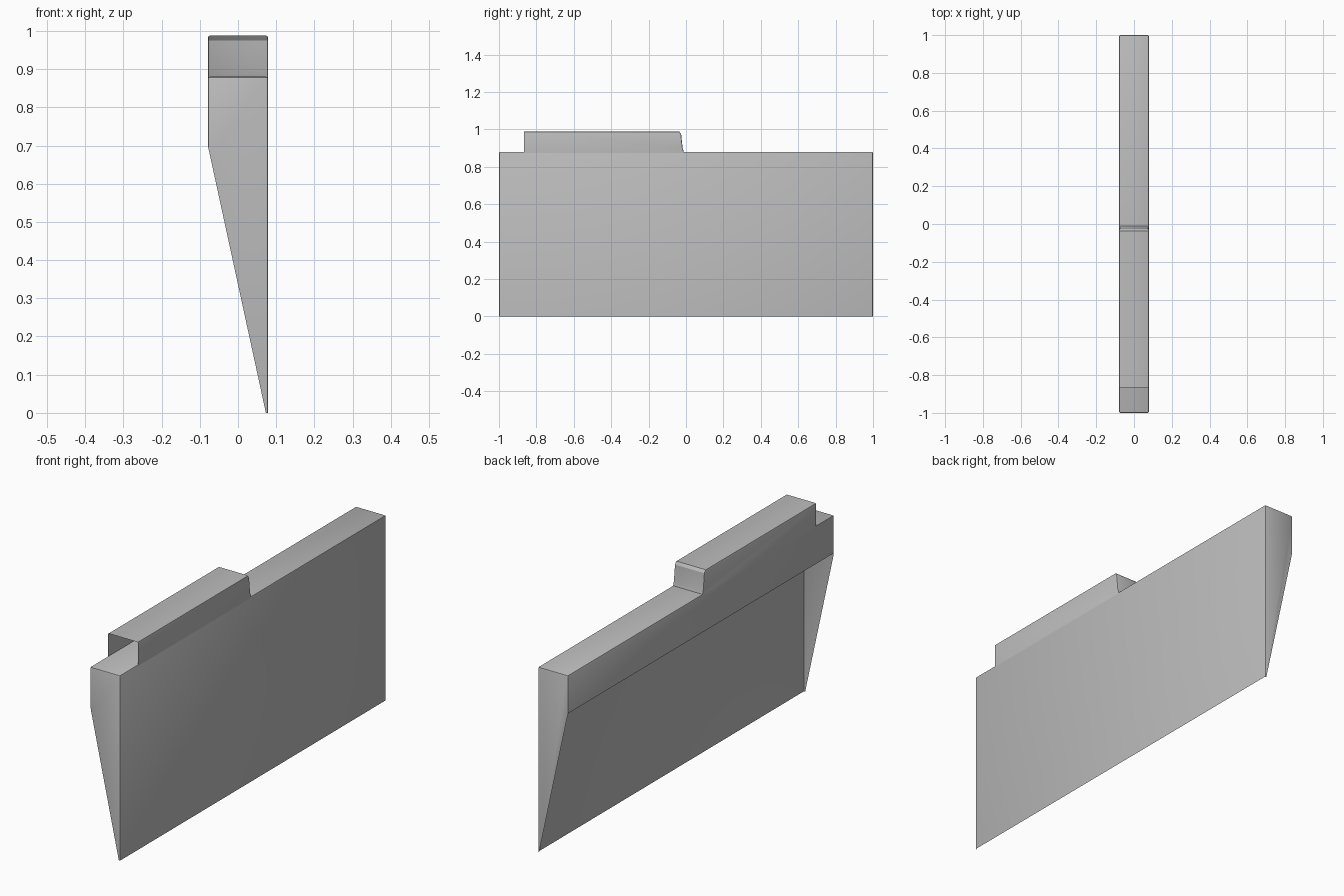
import bpy, bmesh
from mathutils import Vector

cube = bpy.data.objects.get("Cube")
if cube:
    bpy.data.objects.remove(cube, do_unlink=True)

HALF_W, TOP, RIM, BEVEL = 0.079, 0.88, 0.70, 0.006

grey = bpy.data.materials.new("plain_grey")
grey.use_nodes = True
colour = (0.5, 0.5, 0.5, 1)
grey.diffuse_color = colour
grey.node_tree.nodes["Principled BSDF"].inputs["Base Color"].default_value = colour


def prism(profile):
    """Solid made by sweeping a (y, z) profile across the width."""
    bm = bmesh.new()
    face = bm.faces.new([bm.verts.new((-HALF_W, y, z)) for y, z in profile])
    swept = bmesh.ops.extrude_face_region(bm, geom=[face])["geom"]
    verts = [g for g in swept if isinstance(g, bmesh.types.BMVert)]
    bmesh.ops.translate(bm, verts=verts, vec=(2 * HALF_W, 0, 0))
    bmesh.ops.recalc_face_normals(bm, faces=bm.faces[:])
    return bm


def soften(bm, test):
    """Bevel the closed edges whose midpoint and direction pass the test."""
    edges = [e for e in bm.edges if len(e.link_faces) == 2
             and test((e.verts[0].co + e.verts[1].co) / 2)]
    bmesh.ops.bevel(bm, geom=edges, offset=BEVEL, segments=2, profile=0.5,
                    affect='EDGES', clamp_overlap=True)


def open_up(bm, direction):
    """Remove the faces that look in one direction."""
    bm.normal_update()
    gone = [f for f in bm.faces if f.normal.dot(Vector(direction)) > 0.99]
    bmesh.ops.delete(bm, geom=gone, context='FACES')


def finish(bm, name):
    mesh = bpy.data.meshes.new(name)
    bm.to_mesh(mesh)
    bm.free()
    mesh.materials.append(grey)
    obj = bpy.data.objects.new(name, mesh)
    bpy.context.collection.objects.link(obj)
    bpy.ops.object.select_all(action='DESELECT')
    obj.select_set(True)
    bpy.context.view_layer.objects.active = obj
    bpy.ops.object.shade_smooth_by_angle(angle=0.5)


# Wedge-ended shell, cut along a slope and left open underneath
body = prism([(-1, 0), (1, 0), (1, TOP), (-1, TOP)])
open_up(body, (0, 0, -1))
soften(body, lambda mid: True)
slope = Vector((-RIM, 0, -(2 * HALF_W - BEVEL)))
bmesh.ops.bisect_plane(body, geom=body.verts[:] + body.edges[:] + body.faces[:],
                       plane_co=(-HALF_W, 0, RIM), plane_no=slope, clear_outer=True)
finish(body, "wedge_shell")

# Raised cover, open below and at its front end, with a leaning back end
cover = prism([(-0.865, TOP - BEVEL), (-0.865, 0.988), (-0.036, 0.988), (-0.026, 0.975),
               (-0.018, 0.9), (-0.01, TOP - BEVEL)])
open_up(cover, (0, 0, -1))
open_up(cover, (0, -1, 0))
soften(cover, lambda mid: abs(mid.x) > HALF_W - 0.001)
finish(cover, "raised_cover")
